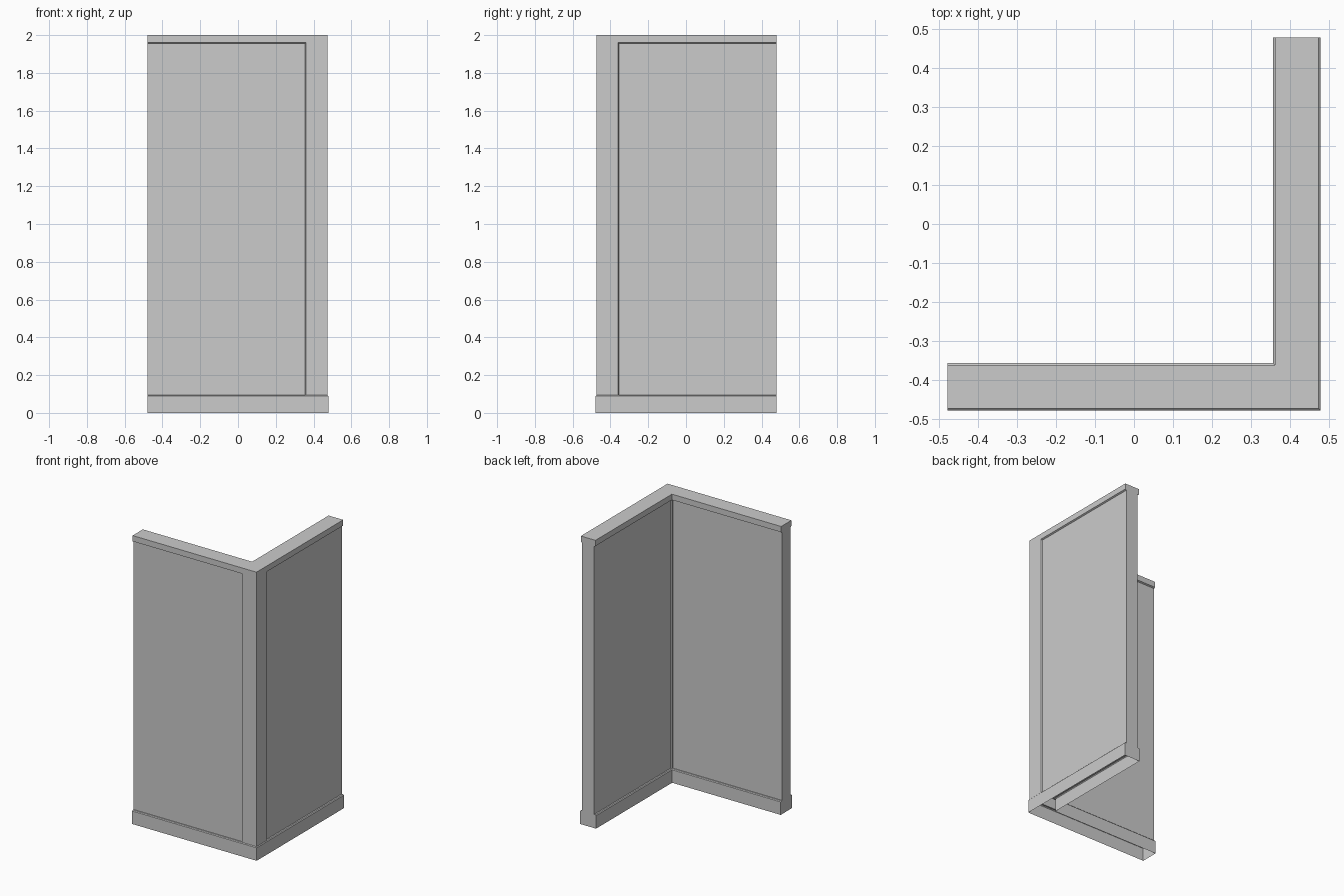
import bpy, bmesh

if "Cube" in bpy.data.objects:
    bpy.data.objects.remove(bpy.data.objects["Cube"])

H = 0.478      # half size of the footprint
T = 0.122      # wall thickness at the skirting


def make(name, bm):
    mesh = bpy.data.meshes.new(name)
    bm.to_mesh(mesh)
    bm.free()
    ob = bpy.data.objects.new(name, mesh)
    bpy.context.collection.objects.link(ob)
    return ob


def wall_loft(name, profile, cap_top=False):
    """Loft an L-shaped plan through (inset, z) steps; wall ends stay flush."""
    bm = bmesh.new()
    rings = []
    for d, z in profile:
        o, i = H - d, H - T + d
        plan = [(-H, -o), (o, -o), (o, H), (i, H), (i, -i), (-H, -i)]
        rings.append([bm.verts.new((x, y, z)) for x, y in plan])
    for a, b in zip(rings, rings[1:]):
        for k in range(6):
            n = (k + 1) % 6
            bm.faces.new((a[k], a[n], b[n], b[k]))
    if cap_top:
        t = rings[-1]
        bm.faces.new((t[1], t[2], t[3], t[4]))
        bm.faces.new((t[0], t[1], t[4], t[5]))
    return make(name, bm)


def upright(name, pts, z0, z1):
    """Vertical strip following a plan path."""
    bm = bmesh.new()
    lo = [bm.verts.new((x, y, z0)) for x, y in pts]
    hi = [bm.verts.new((x, y, z1)) for x, y in pts]
    for k in range(len(pts) - 1):
        bm.faces.new((lo[k], lo[k + 1], hi[k + 1], hi[k]))
    return make(name, bm)


P, F = 0.015, 0.005          # insets of the panels and of the frame
Z0, Z1 = 0.095, 1.96

# Skirting, hollow and open underneath
wall_loft("skirting", [(0, 0), (0, 0.09), (F, Z0), (P, Z0)])
# Recessed wall panels
wall_loft("wall_panels", [(P, Z0), (P, Z1 - 0.005)])
# Top rail with a small bevel down to the panels
wall_loft("top_rail", [(P, Z1 - 0.005), (F, Z1), (F, 2.0)], cap_top=True)

# Outer corner post, bevelled into both panels
p, f = H - P, H - F
upright("corner_post", [(0.355, -p), (0.36, -f), (f, -f), (f, -0.36), (p, -0.355)], Z0, Z1)
# Small inner corner strip
q, g = H - T + P, H - T + F
upright("inner_corner_strip", [(g, -q), (g, -g), (q, -g)][::-1], Z0, Z1)
